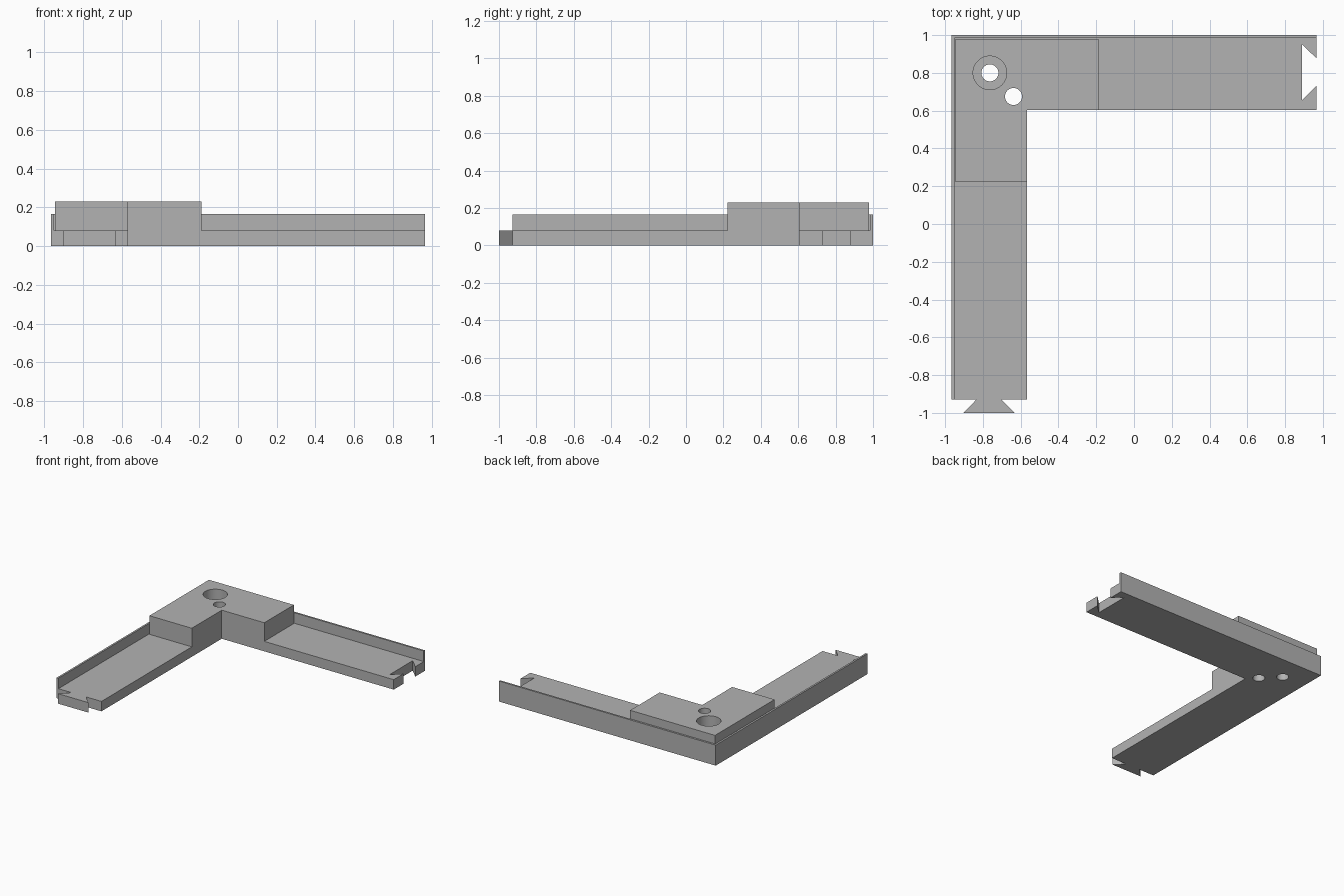
import bpy, bmesh, math

default = bpy.data.objects.get("Cube")
if default:
    bpy.data.objects.remove(default, do_unlink=True)

grey = bpy.data.materials.new("plain_grey")
grey.use_nodes = True
grey.diffuse_color = (0.45, 0.45, 0.45, 1)
grey.node_tree.nodes["Principled BSDF"].inputs["Base Color"].default_value = (0.45, 0.45, 0.45, 1)


def prism(name, outline, z0, z1):
    """Extrude a flat outline from z0 up to z1."""
    bm = bmesh.new()
    face = bm.faces.new([bm.verts.new((x, y, z0)) for x, y in outline])
    top = bmesh.ops.extrude_face_region(bm, geom=[face])["geom"]
    bmesh.ops.translate(bm, vec=(0, 0, z1 - z0),
                        verts=[v for v in top if isinstance(v, bmesh.types.BMVert)])
    bmesh.ops.recalc_face_normals(bm, faces=bm.faces)
    mesh = bpy.data.meshes.new(name)
    bm.to_mesh(mesh)
    bm.free()
    mesh.materials.append(grey)
    obj = bpy.data.objects.new(name, mesh)
    bpy.context.collection.objects.link(obj)
    return obj


def circle(x, y, r, n=64):
    return [(x + r * math.cos(math.tau * i / n), y + r * math.sin(math.tau * i / n))
            for i in range(n)]


def corner(left, back, right, front, inner_x, inner_y):
    """L-shaped outline with its corner at the back left."""
    return [(left, back), (left, front), (inner_x, front),
            (inner_x, inner_y), (right, inner_y), (right, back)]


def combine(target, tool, operation):
    bpy.context.view_layer.objects.active = target
    mod = target.modifiers.new(operation, 'BOOLEAN')
    mod.operation, mod.solver, mod.object = operation, 'EXACT', tool
    bpy.ops.object.modifier_apply(modifier=mod.name)
    bpy.data.objects.remove(tool, do_unlink=True)


LEFT, RIGHT, BACK, FRONT = -0.965, 0.965, 1.0, -0.928
IN_X, IN_Y = -0.567, 0.603
FLOOR, RIM, TOP = 0.08, 0.165, 0.23
LIP, STEP = 0.015, 0.021

# Floor plate with dovetail tail at the front and dovetail socket at the right
plate_outline = [
    (LEFT, BACK), (LEFT, FRONT),
    (-0.833, FRONT), (-0.903, -1), (-0.633, -1), (-0.703, FRONT),
    (IN_X, FRONT), (IN_X, IN_Y), (RIGHT, IN_Y),
    (RIGHT, 0.73), (0.89, 0.657), (0.89, 0.951), (RIGHT, 0.878),
    (RIGHT, BACK)]
frame = prism("corner_frame", plate_outline, 0, FLOOR)

# Thin lip along the outer edges
lip = prism("outer_lip", corner(LEFT, BACK, RIGHT, FRONT, LEFT + LIP, BACK - LIP), 0, RIM)
combine(frame, lip, 'UNION')

# Raised corner block, set slightly in from the lip
block = prism("corner_block",
              corner(LEFT + STEP, BACK - STEP, -0.188, 0.222, IN_X, IN_Y), 0, TOP)
combine(frame, block, 'UNION')

# Counterbored screw hole and a plain pin hole
for x, y, r, bottom in ((-0.763, 0.8, 0.045, -0.1),
                        (-0.763, 0.8, 0.089, FLOOR),
                        (-0.638, 0.675, 0.045, -0.1)):
    cutter = prism("hole_cutter", circle(x, y, r), bottom, 0.4)
    cutter.hide_render = True
    combine(frame, cutter, 'DIFFERENCE')

# Round hole walls, crisp edges elsewhere
bpy.ops.object.select_all(action='DESELECT')
frame.select_set(True)
bpy.context.view_layer.objects.active = frame
bpy.ops.object.shade_smooth_by_angle(angle=math.radians(30))
